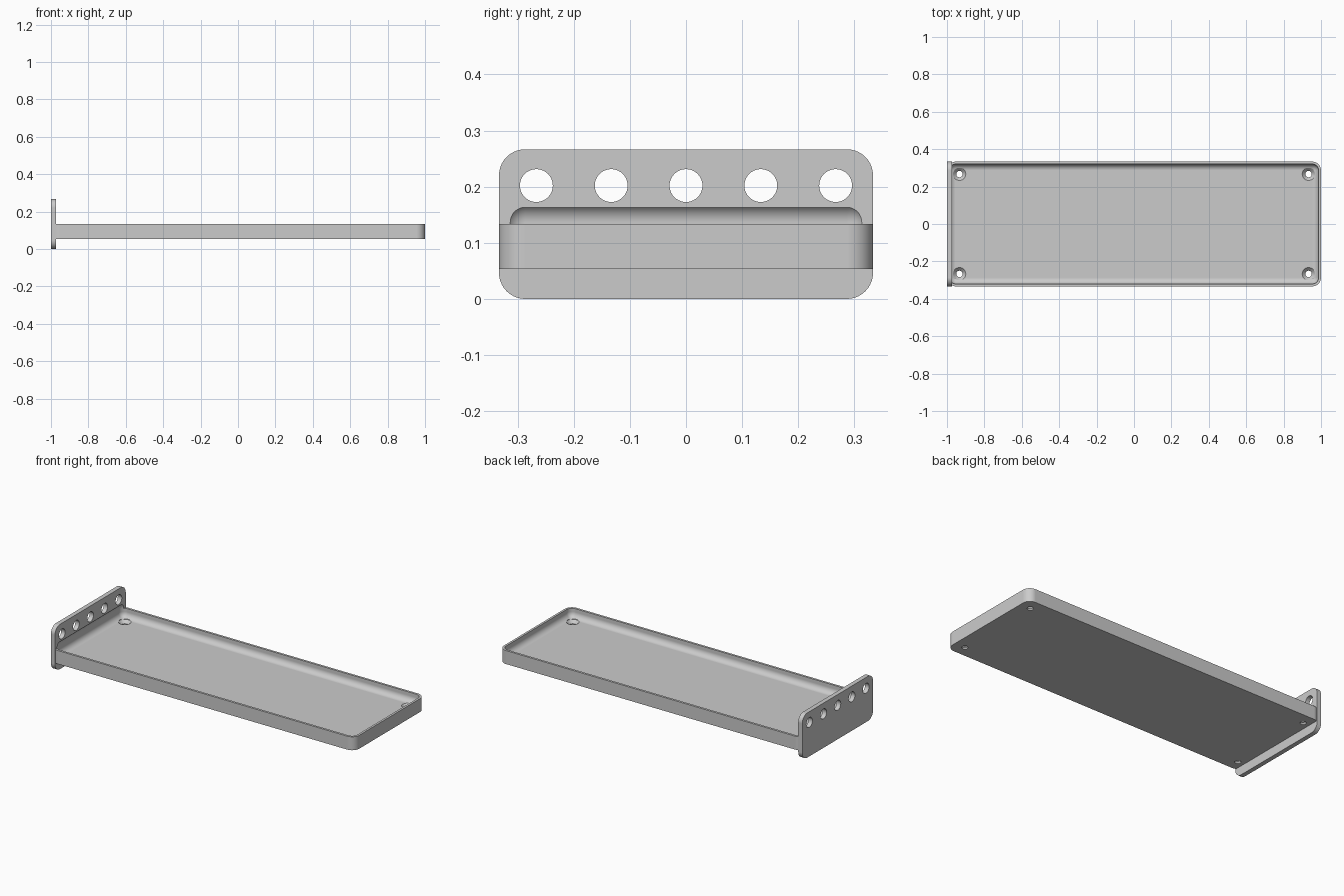
import bpy, bmesh, math
from mathutils import Matrix, Vector

default = bpy.data.objects.get("Cube")
if default:
    bpy.data.objects.remove(default, do_unlink=True)

grey = bpy.data.materials.new("plain grey")
grey.use_nodes = True
colour = (0.6, 0.6, 0.6, 1)
grey.diffuse_color = colour
grey.node_tree.nodes["Principled BSDF"].inputs["Base Color"].default_value = colour

MM = 2 / 150  # the shelf is 150 mm long


def finish(bm, name):
    bmesh.ops.recalc_face_normals(bm, faces=bm.faces)
    mesh = bpy.data.meshes.new(name)
    bm.to_mesh(mesh)
    bm.free()
    mesh.materials.append(grey)
    obj = bpy.data.objects.new(name, mesh)
    bpy.context.collection.objects.link(obj)
    return obj


def rounded_box(name, low, high, radius, axis=None):
    """Box with edges along one axis rounded, or all edges if axis is None."""
    low, high = Vector(low), Vector(high)
    bm = bmesh.new()
    bmesh.ops.create_cube(bm, size=1)
    for v in bm.verts:
        v.co = Vector(((v.co[i] + 0.5) * (high[i] - low[i]) + low[i] for i in range(3)))
    edges = [e for e in bm.edges if axis is None
             or abs((e.verts[0].co - e.verts[1].co).normalized()[axis]) > 0.9]
    bmesh.ops.bevel(bm, geom=edges, offset=radius, offset_type='OFFSET',
                    segments=10, profile=0.5, affect='EDGES')
    return finish(bm, name)


def lathe(name, profile, matrix):
    """Closed solid turned around local z from (radius, height) points."""
    bm = bmesh.new()
    verts = [bm.verts.new((r, 0, z)) for r, z in profile]
    edges = [bm.edges.new(pair) for pair in zip(verts, verts[1:])]
    bmesh.ops.spin(bm, geom=verts + edges, cent=(0, 0, 0), axis=(0, 0, 1),
                   angle=math.tau, steps=40)
    bmesh.ops.remove_doubles(bm, verts=bm.verts, dist=1e-5)
    bm.transform(matrix)
    return finish(bm, name)


def combine(target, other, operation):
    mod = target.modifiers.new(operation.lower(), 'BOOLEAN')
    mod.operation, mod.object, mod.solver = operation, other, 'EXACT'
    bpy.context.view_layer.objects.active = target
    bpy.ops.object.modifier_apply(modifier=mod.name)
    bpy.data.objects.remove(other, do_unlink=True)


# Tray body joined to the upright end panel
tray = rounded_box("tray_with_end_panel", (-0.999, -25 * MM, 4 * MM),
                   (1, 25 * MM, 10 * MM), 3.5 * MM, axis=2)
panel = rounded_box("end_panel", (-1, -25 * MM, 0), (-73 * MM, 25 * MM, 20 * MM),
                    3.5 * MM, axis=0)
combine(tray, panel, 'UNION')

# Round-edged recess, biting slightly into the panel
recess = rounded_box("recess_cutter", (-74 * MM, -24 * MM, 6 * MM),
                     (74 * MM, 24 * MM, 12.75 * MM), 2.5 * MM)
combine(tray, recess, 'DIFFERENCE')

# Countersunk screw holes in the floor corners
screw = [(0, 0.04), (0.017, 0.04), (0.017, 0.062), (0.034, 0.08), (0.034, 0.11), (0, 0.11)]
for x in (-70, 70):
    for y in (-20, 20):
        hole = lathe("screw_cutter", screw, Matrix.Translation((x * MM, y * MM, 0)))
        combine(tray, hole, 'DIFFERENCE')

# Row of round holes through the panel
bore = [(0, -0.05), (0.0293, -0.05), (0.0293, 0.05), (0, 0.05)]
for i in range(-2, 3):
    place = Matrix.Translation((-74 * MM, i * 10 * MM, 0.202)) @ Matrix.Rotation(math.pi / 2, 4, 'Y')
    combine(tray, lathe("bore_cutter", bore, place), 'DIFFERENCE')

# Smooth curves, crisp edges
bpy.ops.object.select_all(action='DESELECT')
tray.select_set(True)
bpy.context.view_layer.objects.active = tray
bpy.ops.object.shade_smooth_by_angle(angle=math.radians(30))
weighted = tray.modifiers.new("even_shading", 'WEIGHTED_NORMAL')
weighted.keep_sharp = True
